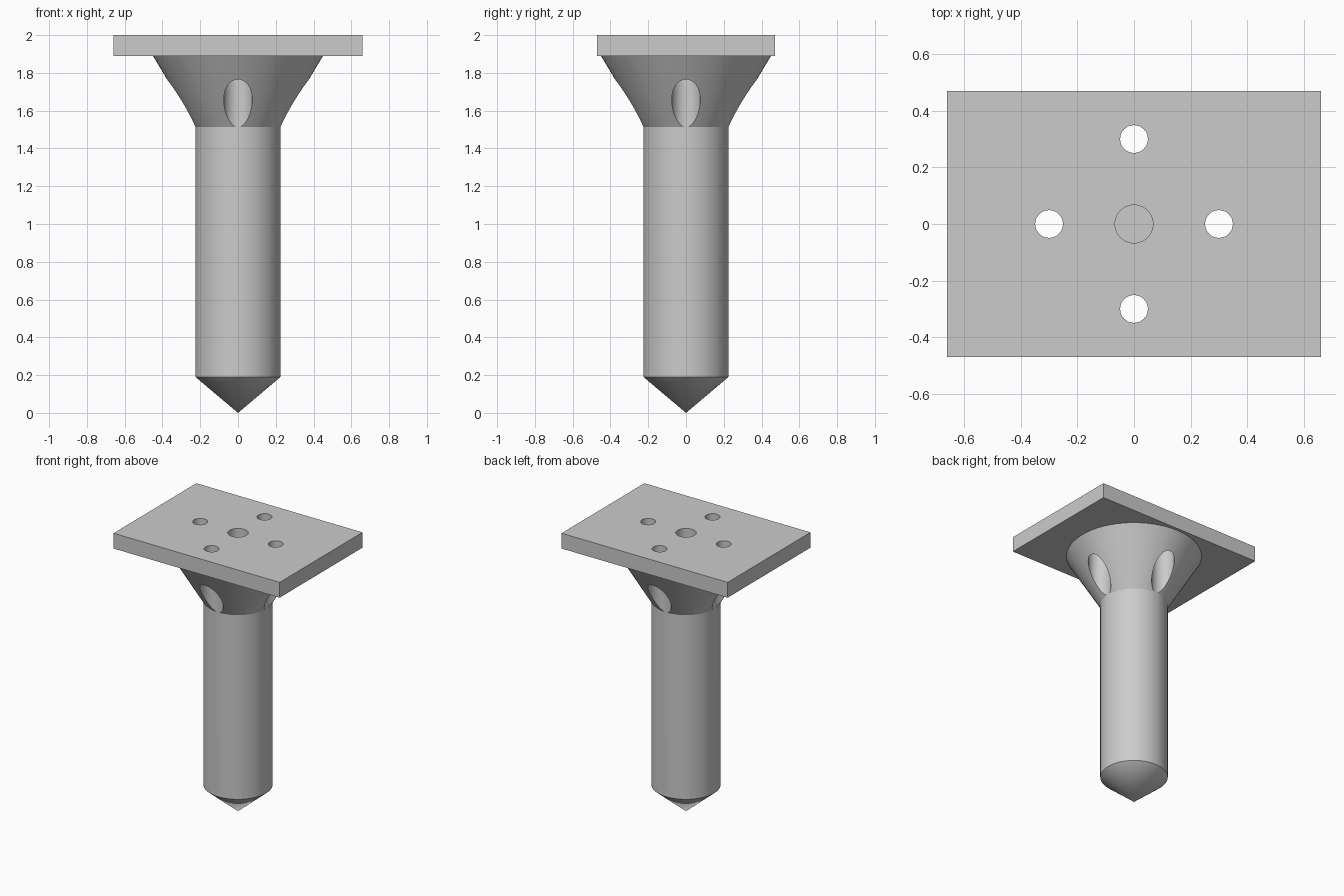
import bpy, bmesh, math
from mathutils import Matrix

if "Cube" in bpy.data.objects:
    bpy.data.objects.remove(bpy.data.objects["Cube"], do_unlink=True)

grey = bpy.data.materials.new("plain grey")
grey.use_nodes = True
colour = (0.6, 0.6, 0.6, 1)
grey.diffuse_color = colour
grey.node_tree.nodes["Principled BSDF"].inputs["Base Color"].default_value = colour


def finish(name, bm):
    bmesh.ops.recalc_face_normals(bm, faces=bm.faces)
    mesh = bpy.data.meshes.new(name)
    bm.to_mesh(mesh)
    bm.free()
    mesh.materials.append(grey)
    obj = bpy.data.objects.new(name, mesh)
    bpy.context.collection.objects.link(obj)
    return obj


def lathe(name, profile, x=0, y=0, sides=64):
    """Closed solid turned from (radius, height) points that start and end on the axis."""
    bm = bmesh.new()
    verts = [bm.verts.new((r, 0, z)) for r, z in profile]
    edges = [bm.edges.new(pair) for pair in zip(verts, verts[1:])]
    bmesh.ops.spin(bm, geom=verts + edges, cent=(0, 0, 0), axis=(0, 0, 1),
                   angle=math.tau, steps=sides, use_merge=True)
    bmesh.ops.remove_doubles(bm, verts=bm.verts, dist=1e-5)
    bmesh.ops.translate(bm, verts=bm.verts, vec=(x, y, 0))
    return finish(name, bm)


def combine(target, other, operation):
    other.hide_render = True
    mod = target.modifiers.new(operation.lower(), "BOOLEAN")
    mod.operation = operation
    mod.solver = "EXACT"
    mod.object = other
    bpy.context.view_layer.objects.active = target
    bpy.ops.object.modifier_apply(modifier=mod.name)
    bpy.data.objects.remove(other, do_unlink=True)


# Heights
SHOULDER, FLARE, PLATE, TOP = 0.19, 1.513, 1.89, 2.0

# Pointed shaft with flared neck, reaching a little into the plate
peg = lathe("mounting_peg", [(0, 0), (0.225, SHOULDER), (0.225, FLARE), (0.45, PLATE),
                             (0.45, PLATE + 0.03), (0, PLATE + 0.03)])

# Rectangular top plate
bm = bmesh.new()
bmesh.ops.create_cube(bm, size=1, matrix=Matrix.Translation((0, 0, (PLATE + TOP) / 2))
                      @ Matrix.Diagonal((1.32, 0.94, TOP - PLATE, 1)))
combine(peg, finish("plate", bm), "UNION")

# Four screw holes, each with a wider recess cut up through the neck
for i in range(4):
    x, y = 0.3 * math.cos(i * math.pi / 2), 0.3 * math.sin(i * math.pi / 2)
    hole = lathe("screw_hole", [(0, 1.4), (0.0755, 1.4), (0.0755, PLATE - 0.01),
                                (0.049, PLATE - 0.01), (0.049, 2.1), (0, 2.1)], x, y, 32)
    combine(peg, hole, "DIFFERENCE")

# Blind hole in the middle
combine(peg, lathe("centre_hole", [(0, FLARE), (0.067, FLARE), (0.067, 2.1), (0, 2.1)],
                   sides=48), "DIFFERENCE")

# Smooth round walls, crisp rims
bpy.ops.object.select_all(action="DESELECT")
peg.select_set(True)
bpy.context.view_layer.objects.active = peg
bpy.ops.object.shade_smooth_by_angle(angle=math.radians(25))
